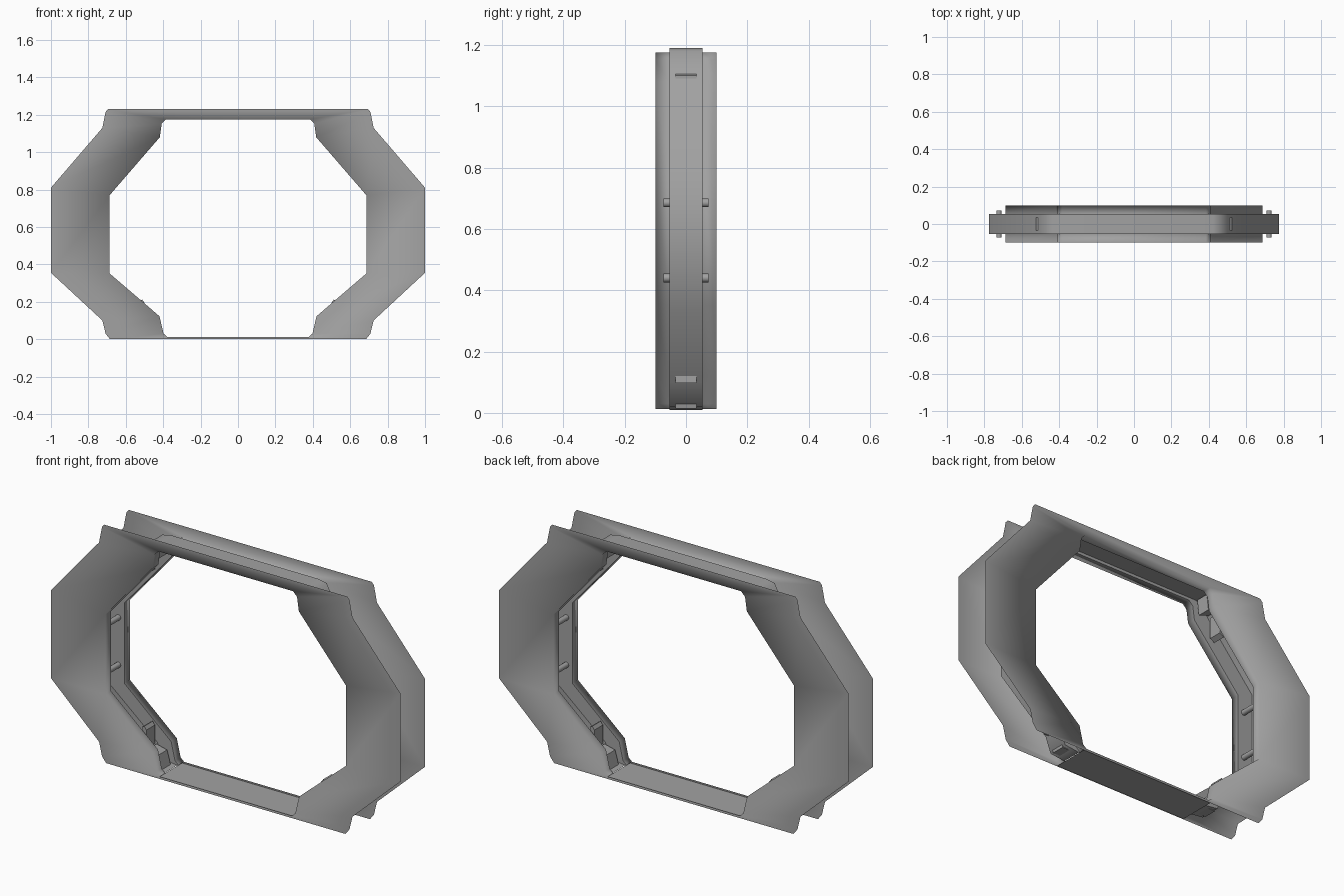
import bpy, bmesh, math
from mathutils import Matrix

if "Cube" in bpy.data.objects:
    bpy.data.objects.remove(bpy.data.objects["Cube"])

# Right-hand half outlines (x, z), listed from top to bottom
OUTER = [(.695, 1.23), (.708, 1.215), (.725, 1.13), (1, .81),
         (1, .355), (.725, .10), (.708, .03), (.685, 0)]
INNER = [(.385, 1.175), (.408, 1.152), (.418, 1.08), (.688, .768),
         (.688, .353), (.42, .123), (.398, .03), (.378, .012)]
GROOVE = [(.42, 1.19), (.47, 1.18), (.50, 1.12), (.775, .80),
          (.775, .33), (.50, .10), (.47, .02), (.385, .010)]

# Dark grey metal
metal = bpy.data.materials.new("dark_grey_metal")
metal.diffuse_color = (.36, .36, .36, 1)
metal.use_nodes = True
metal.node_tree.nodes["Principled BSDF"].inputs["Base Color"].default_value = metal.diffuse_color


def finish(bm, name):
    bmesh.ops.recalc_face_normals(bm, faces=bm.faces)
    mesh = bpy.data.meshes.new(name)
    bm.to_mesh(mesh)
    bm.free()
    mesh.materials.append(metal)
    ob = bpy.data.objects.new(name, mesh)
    bpy.context.collection.objects.link(ob)
    return ob


def ring(bm, half, y):
    pts = half + [(-x, z) for x, z in reversed(half)]
    return [bm.verts.new((x, y, z)) for x, z in pts]


# Frame shell: front plate, lip, inner groove, lip, back plate
bm = bmesh.new()
sections = [(OUTER, -.1), (INNER, -.1), (INNER, -.054), (GROOVE, -.054),
            (GROOVE, .054), (INNER, .054), (INNER, .1), (OUTER, .1)]
rings = [ring(bm, h, y) for h, y in sections]
count = len(rings[0])
for k in range(len(rings) - 1):
    a, b = rings[k], rings[k + 1]
    for i in range(count):
        if i == 7 and k in range(1, 6):     # the sill is a separate flat floor
            continue
        j = (i + 1) % count
        face = bm.faces.new((a[i], a[j], b[j], b[i]))
        face.smooth = True
for k in (2, 3, 4, 5):                      # crisp groove rims
    members = set(rings[k])
    for e in bm.edges:
        if e.verts[0] in members and e.verts[1] in members:
            e.smooth = False
finish(bm, "door_frame_shell")

# Flat sill closing the bottom between the plates
bm = bmesh.new()
bm.faces.new([bm.verts.new(p) for p in
              ((-.39, -.1, .003), (.39, -.1, .003), (.39, .1, .003), (-.39, .1, .003))])
finish(bm, "sill_floor")


# Pins crossing the side grooves
def pin(side, z, name):
    bm = bmesh.new()
    bmesh.ops.create_cone(
        bm, cap_ends=True, segments=16, radius1=.014, radius2=.014, depth=.146,
        matrix=Matrix.Translation((side * .722, 0, z)) @ Matrix.Rotation(math.pi / 2, 4, 'X'))
    for f in bm.faces:
        f.smooth = len(f.verts) == 4
    finish(bm, name)


# Prism extruded along y from an (x, z) profile
def prism(side, profile, half_width, name):
    bm = bmesh.new()
    a, b = [[bm.verts.new((side * x, y, z)) for x, z in profile]
            for y in (-half_width, half_width)]
    bm.faces.new(a)
    bm.faces.new(b)
    for i in range(len(a)):
        j = (i + 1) % len(a)
        bm.faces.new((a[i], a[j], b[j], b[i]))
    finish(bm, name)


LOWER_STOP = [(.512, .212), (.50, .195), (.50, .097), (.525, .097), (.525, .205)]
UPPER_STOP = [(.50, 1.0), (.525, .985), (.525, 1.10), (.50, 1.11)]
LOWER_WEDGE = [(.49, .10), (.43, .085), (.41, .015), (.47, .015)]
UPPER_WEDGE = [(.49, 1.12), (.43, 1.10), (.42, 1.18), (.47, 1.18)]

for side, label in ((-1, "left"), (1, "right")):
    pin(side, .44, label + "_lower_pin")
    pin(side, .685, label + "_upper_pin")
    prism(side, LOWER_STOP, .035, label + "_lower_stop")
    prism(side, UPPER_STOP, .035, label + "_upper_stop")
    prism(side, LOWER_WEDGE, .035, label + "_lower_wedge")
    prism(side, UPPER_WEDGE, .035, label + "_upper_wedge")
